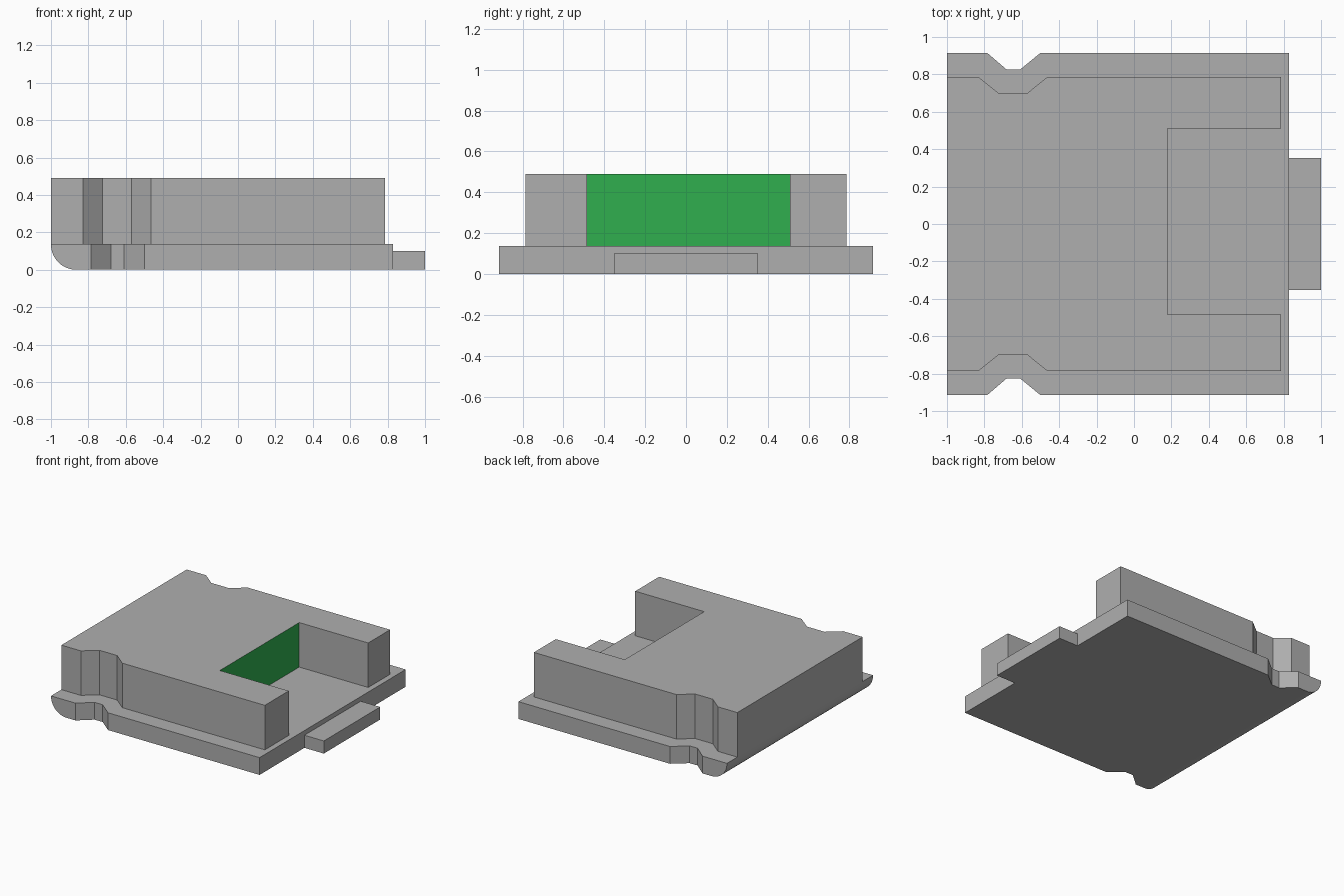
import bpy, bmesh

if "Cube" in bpy.data.objects:
    bpy.data.objects.remove(bpy.data.objects["Cube"])

BASE_H, BODY_TOP = 0.137, 0.49


def material(name, rgb):
    m = bpy.data.materials.new(name)
    m.diffuse_color = (*rgb, 1)
    m.use_nodes = True
    m.node_tree.nodes["Principled BSDF"].inputs["Base Color"].default_value = m.diffuse_color
    return m


grey = material("grey", (0.43, 0.43, 0.43))
green = material("green", (0.03, 0.43, 0.078))


def prism(name, outline, z0, z1, round_radius=0):
    """Extrude an outline upwards; optionally round its lower left edge."""
    bm = bmesh.new()
    face = bm.faces.new([bm.verts.new((x, y, z0)) for x, y in outline])
    top = bmesh.ops.extrude_face_region(bm, geom=[face])["geom"]
    verts = [v for v in top if isinstance(v, bmesh.types.BMVert)]
    bmesh.ops.translate(bm, verts=verts, vec=(0, 0, z1 - z0))
    bmesh.ops.recalc_face_normals(bm, faces=bm.faces)
    if round_radius:
        edge = [e for e in bm.edges
                if all(v.co.x < -0.999 and v.co.z < z0 + 0.001 for v in e.verts)]
        bmesh.ops.bevel(bm, geom=edge, offset=round_radius, segments=12,
                        profile=0.5, affect='EDGES')
    mesh = bpy.data.meshes.new(name)
    bm.to_mesh(mesh)
    bm.free()
    obj = bpy.data.objects.new(name, mesh)
    bpy.context.collection.objects.link(obj)
    mesh.materials.append(grey)
    return obj


def mirrored(half):
    """Close a +y half outline with its mirror image."""
    return half + [(x, -y) for x, y in reversed(half)]


# Base plate with side notches and a rounded lower edge
base = prism("base_plate", mirrored([
    (0.83, 0.915), (-0.50, 0.915), (-0.61, 0.825), (-0.68, 0.825),
    (-0.785, 0.915), (-1, 0.915)]), 0, BASE_H, 0.135)
bpy.context.view_layer.objects.active = base
base.select_set(True)
bpy.ops.object.shade_smooth_by_angle()

# Upper body with side notches and an open bay on the right
side = [(0.785, 0.785), (-0.465, 0.785), (-0.57, 0.70), (-0.725, 0.70),
        (-0.83, 0.785), (-1, 0.785)]
bay = [(0.785, -0.485), (0.18, -0.485), (0.18, 0.51), (0.785, 0.51)]
body = prism("upper_body", mirrored(side) + bay, BASE_H, BODY_TOP)

# Green back wall of the bay
body.data.materials.append(green)
for p in body.data.polygons:
    if p.normal.x > 0.9 and abs(p.center.x - 0.18) < 0.01:
        p.material_index = 1

# Tongue on the right end
prism("end_tongue", mirrored([(1, 0.353), (0.83, 0.353)]), 0, 0.10)
